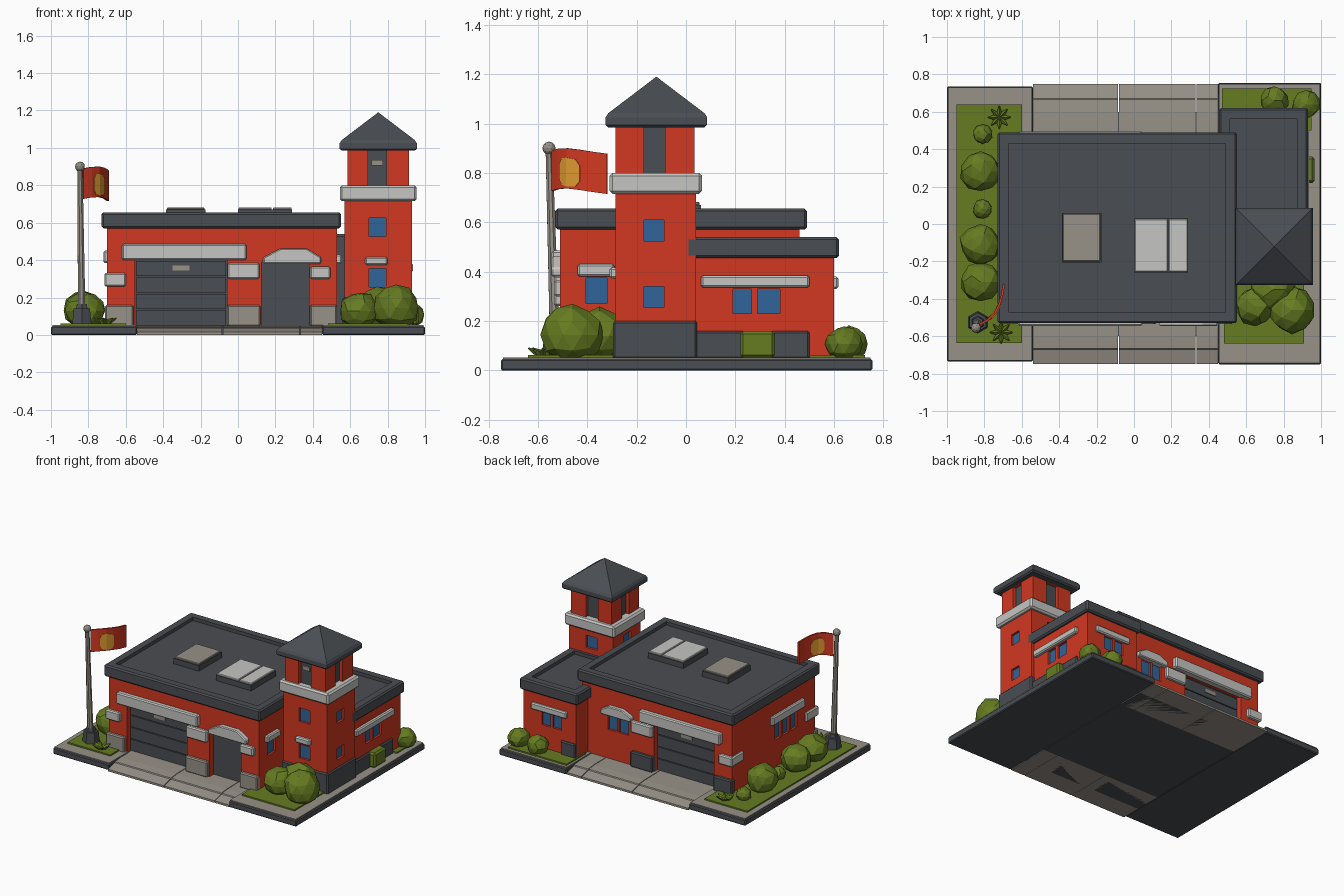
import bpy, bmesh, math, random
from mathutils import Vector

if "Cube" in bpy.data.objects:
    bpy.data.objects.remove(bpy.data.objects["Cube"])
random.seed(4)

def mat(name, r, g, b):
    m = bpy.data.materials.new(name)
    m.diffuse_color = (r, g, b, 1)
    m.use_nodes = True
    m.node_tree.nodes["Principled BSDF"].inputs["Base Color"].default_value = m.diffuse_color
    return m

RED = mat("red wall", 0.64, 0.04, 0.015)
DARK = mat("dark grey", 0.068, 0.075, 0.085)
WHITE = mat("white trim", 0.56, 0.56, 0.55)
STONE = mat("warm stone", 0.31, 0.285, 0.245)
GREEN = mat("leaf green", 0.13, 0.2, 0.015)
BLUE = mat("window blue", 0.03, 0.13, 0.32)
YELLOW = mat("flag yellow", 0.75, 0.33, 0.03)

def finish(name, bm, m, bevel=0):
    bmesh.ops.recalc_face_normals(bm, faces=bm.faces)
    if bevel:
        bmesh.ops.bevel(bm, geom=bm.edges[:], offset=bevel, segments=1, affect='EDGES')
    me = bpy.data.meshes.new(name)
    bm.to_mesh(me)
    bm.free()
    me.materials.append(m)
    ob = bpy.data.objects.new(name, me)
    bpy.context.collection.objects.link(ob)
    return ob

def box(name, x, y, z, m, bevel=0, recess=None):
    """Box from (min, max) ranges; recess = (rim width, depth) sinks the top."""
    bm = bmesh.new()
    bmesh.ops.create_cube(bm, size=1)
    for v in bm.verts:
        v.co = Vector([(r[0] + r[1]) / 2 + c * (r[1] - r[0]) for c, r in zip(v.co, (x, y, z))])
    if bevel:
        bmesh.ops.bevel(bm, geom=bm.edges[:], offset=bevel, segments=1, affect='EDGES')
    if recess:
        top = max(bm.faces, key=lambda f: f.calc_center_median().z)
        bmesh.ops.inset_region(bm, faces=[top], thickness=recess[0] - bevel)
        r = bmesh.ops.extrude_face_region(bm, geom=[top])
        bmesh.ops.translate(bm, verts=[v for v in r['geom'] if isinstance(v, bmesh.types.BMVert)],
                            vec=(0, 0, -recess[1]))
        bmesh.ops.delete(bm, geom=[top], context='FACES')
    return finish(name, bm, m)

def prism(name, pts, y, m, axis='y', bevel=0):
    """Extrude a 2D outline: (x, z) along y, or (y, z) along x."""
    bm = bmesh.new()
    f = bm.faces.new([bm.verts.new((a, y[0], b) if axis == 'y' else (y[0], a, b)) for a, b in pts])
    r = bmesh.ops.extrude_face_region(bm, geom=[f])
    d = y[1] - y[0]
    bmesh.ops.translate(bm, verts=[v for v in r['geom'] if isinstance(v, bmesh.types.BMVert)],
                        vec=(0, d, 0) if axis == 'y' else (d, 0, 0))
    return finish(name, bm, m, bevel)

def cut(wall, x, y, z):
    c = box("cutter", x, y, z, wall.data.materials[0])
    mod = wall.modifiers.new("recess", 'BOOLEAN')
    mod.operation, mod.object, mod.solver = 'DIFFERENCE', c, 'EXACT'
    bpy.context.view_layer.objects.active = wall
    bpy.ops.object.modifier_apply(modifier=mod.name)
    bpy.data.objects.remove(c)

def span(side, pos, a, lo, hi):
    """Ranges for a slab from lo to hi outside a wall; side is '-y', '+y', '-x', '+x'."""
    s = 1 if side[0] == '+' else -1
    d = tuple(sorted((pos + s * lo, pos + s * hi)))
    return (d, a) if side[1] == 'x' else (a, d)

def panel(wall, name, side, pos, a, z, m, depth=0.02):
    """Recess in a wall with a coloured plate at the back of it."""
    cut(wall, *span(side, pos, a, -depth, 0.05), z)
    box(name, *span(side, pos, a, -depth - 0.004, -depth + 0.004), z, m)

def trim(name, side, pos, a, z, m=WHITE, out=0.025):
    return box(name, *span(side, pos, a, -0.02, out), z, m, 0.008)

# Ground: kerbed base with sloping driveways at front and back
box("base_left", (-1, -0.54), (-0.735, 0.735), (0, 0.045), DARK, 0.006)
box("base_right", (0.45, 1), (-0.75, 0.755), (0, 0.045), DARK, 0.006)
box("base_middle", (-0.54, 0.45), (-0.6, 0.6), (0, 0.04), DARK)
box("paving_left", (-0.992, -0.545), (-0.727, 0.727), (0.043, 0.052), STONE)
box("paving_right", (0.455, 0.992), (-0.742, 0.747), (0.043, 0.052), STONE)
for s, n in ((-1, "front"), (1, "back")):
    for x0, x1 in ((-0.54, -0.085), (-0.08, 0.33), (0.335, 0.45)):
        prism(n + "_driveway", [(s * 0.4, 0), (s * 0.4, 0.048), (s * 0.6, 0.046), (s * 0.665, 0.04),
              (s * 0.67, 0.034), (s * 0.748, 0.015), (s * 0.748, 0)], (x0, x1), STONE, 'x')
box("lawn_left", (-0.95, -0.6), (-0.635, 0.64), (0.045, 0.062), GREEN)
box("lawn_front_right", (0.48, 0.91), (-0.64, -0.2), (0.045, 0.062), GREEN)
box("lawn_back_right", (0.47, 0.95), (0.5, 0.725), (0.045, 0.062), GREEN)

# Main hall
hall = box("hall_walls", (-0.70, 0.53), (-0.51, 0.46), (0.04, 0.6), RED)
box("hall_roof", (-0.73, 0.55), (-0.53, 0.49), (0.57, 0.655), DARK, 0.01, (0.08, 0.025))
for side, pos in (('-y', -0.51), ('+y', 0.46)):
    # Vehicle door of stacked slats under a wide lintel
    panel(hall, "vehicle_door", side, pos, (-0.55, -0.06), (0.045, 0.41), DARK, 0.05)
    for i in range(4):
        z = 0.05 + i * 0.088
        box("door_slat", *span(side, pos, (-0.545, -0.065), -0.05, -0.034), (z, z + 0.082), DARK)
    trim("door_lintel", side, pos, (-0.62, 0.045), (0.40, 0.485), WHITE, 0.035)
    box("door_plate", *span(side, pos, (-0.35, -0.26), -0.04, -0.028), (0.345, 0.372), STONE)
    # Corner and pillar stones
    base = STONE if side == '-y' else DARK
    for x0, x1 in ((-0.71, -0.56), (-0.06, 0.12)):
        trim("pillar_base", side, pos, (x0, x1), (0.045, 0.16), base)
    trim("corner_stone", side, pos, (-0.715, -0.60), (0.26, 0.33))
    trim("pillar_stone", side, pos, (-0.055, 0.115), (0.30, 0.385))
    corner = (pos - 0.005, pos + 0.12) if side == '-y' else (pos - 0.12, pos + 0.005)
    trim("side_corner_stone", '-x', -0.70, corner, (0.26, 0.33), WHITE, 0.014)

# Staff entrance with arched lintel, and arched back window
panel(hall, "entrance_door", '-y', -0.51, (0.125, 0.38), (0.045, 0.39), DARK, 0.05)
box("entrance_door_leaf", (0.16, 0.345), (-0.465, -0.45), (0.05, 0.35), DARK)
trim("entrance_base", '-y', -0.51, (0.385, 0.53), (0.045, 0.16), STONE)
trim("entrance_stone", '-y', -0.51, (0.385, 0.495), (0.30, 0.365))

def arch(name, x0, x1, z0, z1, y):
    w = x1 - x0
    pts = [(x0, z0), (x1, z0), (x1, z0 + 0.035)]
    pts += [(x0 + w * t, z1) for t in (0.75, 0.3)] + [(x0, z0 + 0.035)]
    prism(name, pts, y, WHITE, 'y', 0.006)

arch("entrance_lintel", 0.135, 0.445, 0.38, 0.462, (-0.545, -0.49))
arch("back_window_lintel", 0.11, 0.36, 0.375, 0.445, (0.44, 0.49))

def windows(wall, side, pos, panes, z):
    for a in panes:
        panel(wall, "window", side, pos, a, z, BLUE)

windows(hall, '+y', 0.46, [(0.15, 0.225), (0.24, 0.315)], (0.26, 0.375))
windows(hall, '-x', -0.70, [(-0.30, -0.23), (-0.205, -0.135), (-0.11, -0.04)], (0.26, 0.38))
trim("left_lintel", '-x', -0.70, (-0.37, 0.01), (0.385, 0.45), WHITE, 0.02)
windows(hall, '+x', 0.53, [(-0.405, -0.32)], (0.27, 0.375))
trim("right_lintel", '+x', 0.53, (-0.44, -0.29), (0.38, 0.43))

# Roof hatches
box("vent_hatch_frame", (-0.385, -0.175), (-0.205, 0.06), (0.62, 0.67), DARK)
box("vent_hatch_top", (-0.38, -0.18), (-0.2, 0.055), (0.668, 0.682), STONE, 0.004)
box("skylight_frame", (0, 0.29), (-0.26, 0.03), (0.62, 0.67), DARK)
for x0, x1 in ((0.003, 0.18), (0.187, 0.287)):
    box("skylight_panel", (x0, x1), (-0.256, 0.026), (0.668, 0.682), WHITE, 0.004)

# Side annex
annex = box("annex_walls", (0.48, 0.91), (0.0, 0.60), (0.04, 0.48), RED)
box("annex_roof", (0.455, 0.93), (0.0, 0.62), (0.455, 0.54), DARK, 0.01, (0.08, 0.025))
windows(annex, '+x', 0.91, [(0.19, 0.265), (0.29, 0.38)], (0.23, 0.33))
trim("annex_side_lintel", '+x', 0.91, (0.06, 0.50), (0.335, 0.385))
windows(annex, '+y', 0.60, [(0.60, 0.67), (0.69, 0.76)], (0.23, 0.33))
trim("annex_back_lintel", '+y', 0.60, (0.55, 0.84), (0.33, 0.38), WHITE, 0.018)
trim("annex_side_base", '+x', 0.91, (0.03, 0.50), (0.045, 0.16), DARK, 0.015)
trim("annex_back_base", '+y', 0.60, (0.48, 0.60), (0.045, 0.16), DARK, 0.015)
box("link_wall", (0.52, 0.58), (-0.2, 0.05), (0.04, 0.53), DARK)

# Tower
tower = box("tower_shaft", (0.57, 0.93), (-0.285, 0.04), (0.04, 0.75), RED)
top = box("tower_top", (0.585, 0.915), (-0.285, 0.035), (0.74, 1.0), RED)
box("tower_base", (0.56, 0.94), (-0.295, 0.045), (0.045, 0.2), DARK, 0.008)
box("tower_band", (0.545, 0.955), (-0.31, 0.065), (0.715, 0.8), WHITE, 0.012)
for z in ((0.255, 0.355), (0.525, 0.625)):
    windows(tower, '-y', -0.285, [(0.70, 0.79)], z)
    windows(tower, '+x', 0.93, [(-0.17, -0.09)], (z[0], z[1] - 0.015))
windows(tower, '+y', 0.04, [(0.70, 0.79)], (0.58, 0.67))
windows(tower, '-x', 0.57, [(-0.17, -0.09)], (0.6, 0.68))
trim("tower_window_lintel", '-y', -0.285, (0.68, 0.80), (0.373, 0.417))
for side, pos, a in (('-y', -0.285, (0.695, 0.795)), ('+y', 0.035, (0.695, 0.795)),
                     ('-x', 0.585, (-0.17, -0.085)), ('+x', 0.915, (-0.17, -0.085))):
    panel(top, "tower_opening", side, pos, a, (0.79, 0.985), DARK, 0.03)
box("tower_lamp", (0.715, 0.775), (-0.27, -0.245), (0.905, 0.935), STONE)

# Pyramid roof with thick eaves
bm = bmesh.new()
rings = [[bm.verts.new((0.75 + sx * r, -0.12 + sy * r, z)) for sx, sy in ((-1, -1), (1, -1), (1, 1), (-1, 1))]
         for r, z in ((0.195, 0.985), (0.206, 0.995), (0.206, 1.025), (0.195, 1.042))]
apex = bm.verts.new((0.75, -0.12, 1.19))
bm.faces.new(rings[0])
for i in range(4):
    j = (i + 1) % 4
    for a, b in zip(rings, rings[1:]):
        bm.faces.new((a[i], a[j], b[j], b[i]))
    bm.faces.new((rings[-1][i], rings[-1][j], apex))
finish("tower_roof", bm, DARK)

# Flagpole, leaning slightly, with a curved flag
def cone(name, p, q, r0, r1, m, sides=8):
    bm = bmesh.new()
    p, q = Vector(p), Vector(q)
    bmesh.ops.create_cone(bm, cap_ends=True, segments=sides, radius1=r0, radius2=r1, depth=(q - p).length)
    bm.transform((q - p).to_track_quat('Z', 'Y').to_matrix().to_4x4())
    bmesh.ops.translate(bm, verts=bm.verts, vec=(p + q) / 2)
    return finish(name, bm, m)

cone("flagpole", (-0.835, -0.53, 0.06), (-0.845, -0.555, 0.89), 0.022, 0.015, STONE)
cone("flagpole_base", (-0.835, -0.525, 0.05), (-0.835, -0.525, 0.14), 0.06, 0.05, DARK, 6)
cone("flagpole_collar", (-0.835, -0.527, 0.13), (-0.835, -0.527, 0.165), 0.038, 0.03, DARK, 6)

def ball(name, c, r, m, sub, jitter=0, squash=1.0):
    bm = bmesh.new()
    bmesh.ops.create_icosphere(bm, subdivisions=sub, radius=r)
    for v in bm.verts:
        v.co *= 1 + random.uniform(-jitter, jitter)
        v.co.z *= squash
        v.co += Vector(c)
    return finish(name, bm, m)

ball("flagpole_knob", (-0.845, -0.555, 0.9), 0.027, STONE, 2)

path = [(-0.83, -0.54, 0), (-0.785, -0.515, 0.008), (-0.745, -0.48, 0.01), (-0.72, -0.43, 0.004),
        (-0.705, -0.38, -0.004), (-0.695, -0.32, -0.012)]
def sheet(name, pts, m, thick):
    """Vertical strip: pts are (x, y, z low, z high)."""
    bm = bmesh.new()
    cols = [(bm.verts.new((x, y, a)), bm.verts.new((x, y, b))) for x, y, a, b in pts]
    for p, q in zip(cols, cols[1:]):
        bm.faces.new((p[0], q[0], q[1], p[1]))
    ob = finish(name, bm, m)
    mod = ob.modifiers.new("thickness", 'SOLIDIFY')
    mod.thickness, mod.offset = thick, 0

sheet("flag", [(x, y, 0.727 + d, 0.89 + d) for x, y, d in path], RED, 0.012)
sheet("flag_patch", [(-0.775, -0.508, 0.775, 0.835), (-0.765, -0.498, 0.752, 0.86), (-0.745, -0.48, 0.745, 0.862),
                     (-0.727, -0.445, 0.745, 0.855), (-0.719, -0.428, 0.765, 0.83)], YELLOW, 0.019)

# Faceted bushes
for x, y, r in ((-0.82, 0.28, 0.11), (-0.82, -0.11, 0.11), (-0.82, -0.31, 0.105), (-0.81, 0.48, 0.052),
                (-0.81, 0.08, 0.052), (0.65, -0.44, 0.105), (0.845, -0.46, 0.125), (0.745, -0.35, 0.12),
                (0.75, 0.66, 0.075), (0.92, 0.64, 0.075)):
    ball("bush", (x, y, 0.05 + r * 0.75), r, GREEN, 2, 0.07, 0.95)
box("side_hedge", (0.9, 0.965), (0.22, 0.36), (0.05, 0.16), GREEN, 0.012)

# Leafy rosettes
for x, y in ((-0.72, 0.57), (-0.71, -0.58)):
    for k in range(8):
        a = k * math.pi / 4
        cone("rosette_leaf", (x, y, 0.06), (x + 0.06 * math.cos(a), y + 0.06 * math.sin(a), 0.09), 0.022, 0.003, GREEN, 4)
